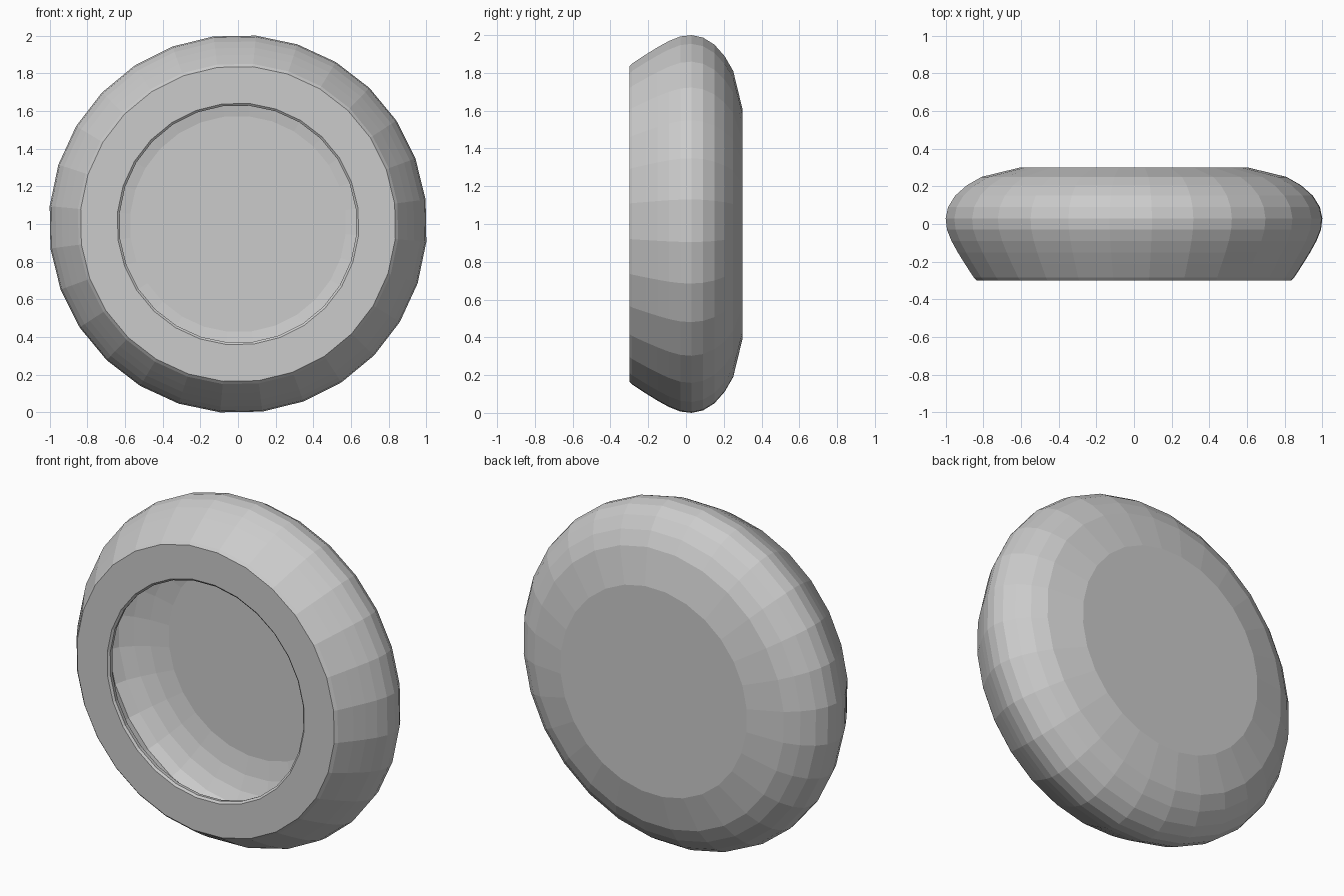
import bpy, bmesh, math

if "Cube" in bpy.data.objects:
    bpy.data.objects.remove(bpy.data.objects["Cube"])

SEGMENTS = 28
SCALE = 1.0044                 # polygon flats reach the 2-unit height
OFFSET = math.radians(90 - 180 / SEGMENTS + 1.0)

# Closed shell profile as (depth y, radius): outer skin, front lip, inner bowl
profile = [
    (0.30, 0.0), (0.30, 0.605), (0.25, 0.81), (0.205, 0.888), (0.15, 0.95),
    (0.09, 0.987), (0.03, 1.0), (-0.03, 0.993), (-0.09, 0.969), (-0.15, 0.936),
    (-0.21, 0.899), (-0.285, 0.85), (-0.30, 0.835),
    (-0.30, 0.64), (-0.29, 0.628), (-0.265, 0.632),
    (-0.20, 0.755), (-0.12, 0.82), (-0.03, 0.865), (0.03, 0.87),
    (0.085, 0.835), (0.125, 0.765), (0.155, 0.68), (0.175, 0.572), (0.175, 0.0),
]

# Revolve the profile about the y axis
bm = bmesh.new()
rings = []
for y, r in profile:
    if r == 0:
        rings.append([bm.verts.new((0, y, 1))])
        continue
    ring = []
    for i in range(SEGMENTS):
        a = OFFSET + 2 * math.pi * i / SEGMENTS
        ring.append(bm.verts.new((SCALE * r * math.cos(a), y,
                                  1 + SCALE * r * math.sin(a))))
    rings.append(ring)

for a, b in zip(rings, rings[1:]):
    for i in range(SEGMENTS):
        j = (i + 1) % SEGMENTS
        if len(a) == 1:
            bm.faces.new((a[0], b[i], b[j]))
        elif len(b) == 1:
            bm.faces.new((a[i], a[j], b[0]))
        else:
            bm.faces.new((a[i], a[j], b[j], b[i]))
bmesh.ops.recalc_face_normals(bm, faces=bm.faces[:])

# Flat-shaded hollow wheel body
mesh = bpy.data.meshes.new("hollow_wheel")
bm.to_mesh(mesh)
bm.free()
wheel = bpy.data.objects.new("hollow_wheel", mesh)
bpy.context.collection.objects.link(wheel)
